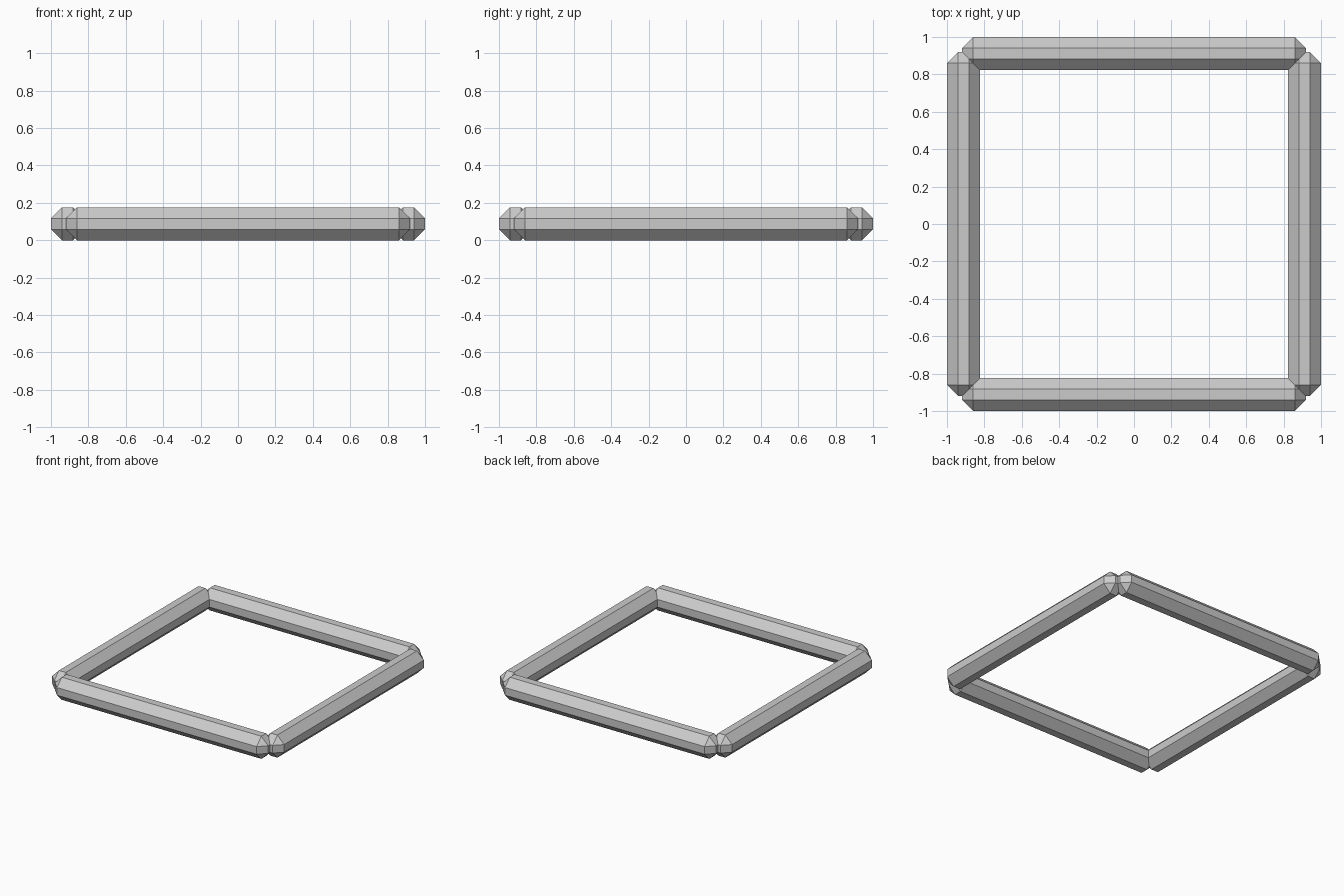
import bpy
import bmesh
from math import pi
from mathutils import Matrix

if "Cube" in bpy.data.objects:
    bpy.data.objects.remove(bpy.data.objects["Cube"])

LENGTH = 1.837    # full length of a rail
THICK = 0.176     # square section of a rail
CHAMFER = 0.0583  # flat chamfer on every edge


def rail(name, angle):
    """Chamfered square rail, built at the front and turned about z."""
    bm = bmesh.new()
    bmesh.ops.create_cube(bm, size=1)
    bmesh.ops.scale(bm, vec=(LENGTH, THICK, THICK), verts=bm.verts)
    bmesh.ops.bevel(bm, geom=bm.edges[:], offset=CHAMFER, offset_type='OFFSET',
                    segments=1, affect='EDGES', profile=0.5)
    bmesh.ops.translate(bm, vec=(0, -1 + THICK / 2, THICK / 2), verts=bm.verts)
    bmesh.ops.transform(bm, matrix=Matrix.Rotation(angle, 4, 'Z'), verts=bm.verts)
    mesh = bpy.data.meshes.new(name)
    bm.to_mesh(mesh)
    bm.free()
    obj = bpy.data.objects.new(name, mesh)
    bpy.context.collection.objects.link(obj)


# Four rails forming the square frame
for i, side in enumerate(("front", "right", "back", "left")):
    rail(side + "_rail", i * pi / 2)
